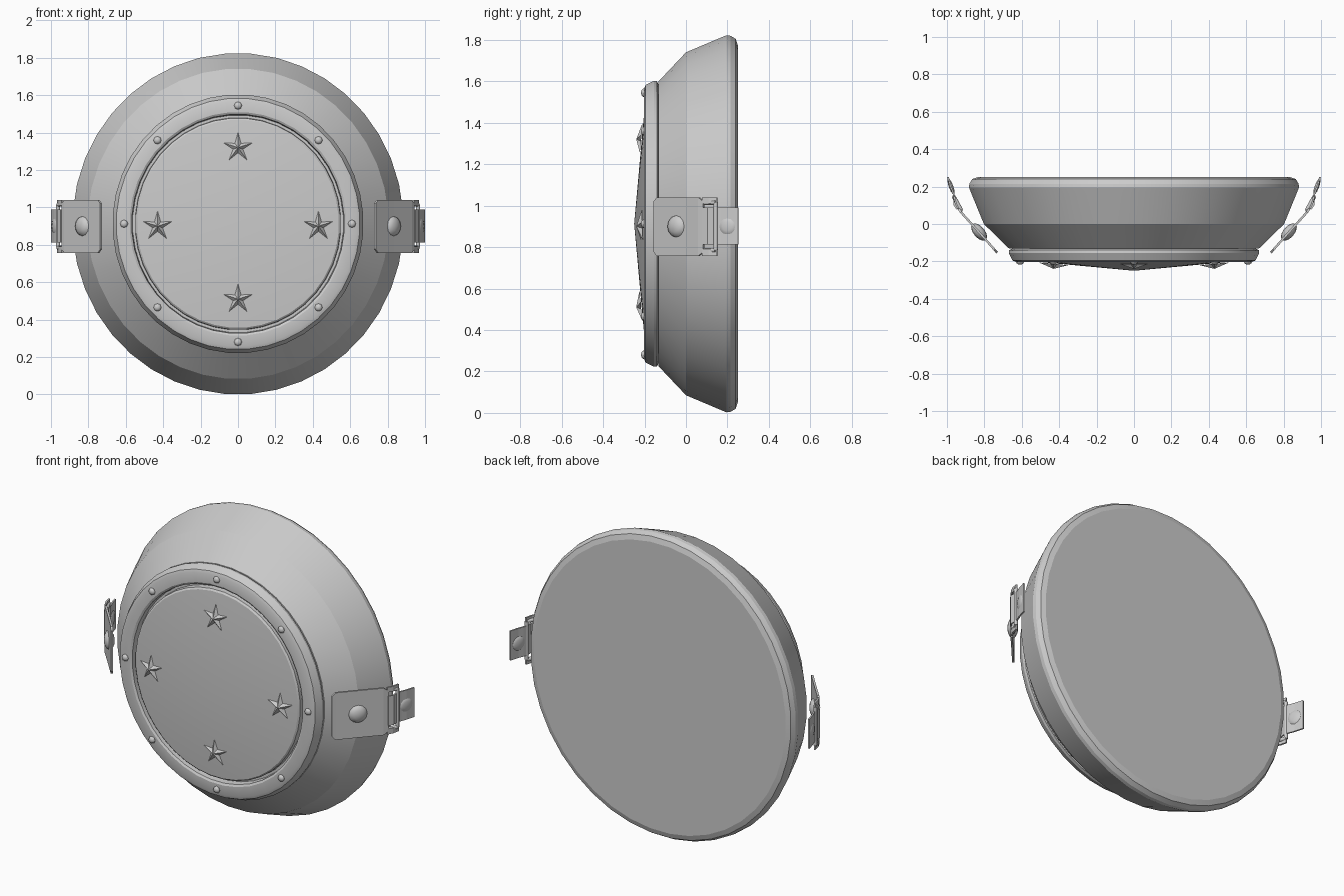
import bpy, bmesh, math
from mathutils import Vector

if "Cube" in bpy.data.objects:
    bpy.data.objects.remove(bpy.data.objects["Cube"])

CZ = 0.9125      # height of the disc axis
SX = 0.97        # the disc is slightly narrower than tall

metal = bpy.data.materials.new("plain grey")
metal.diffuse_color = (0.6, 0.6, 0.6, 1)
metal.use_nodes = True
metal.node_tree.nodes["Principled BSDF"].inputs["Base Color"].default_value = metal.diffuse_color


def finish(name, bm, smooth=None):
    bmesh.ops.recalc_face_normals(bm, faces=bm.faces)
    me = bpy.data.meshes.new(name)
    bm.to_mesh(me)
    bm.free()
    ob = bpy.data.objects.new(name, me)
    bpy.context.collection.objects.link(ob)
    me.materials.append(metal)
    if smooth:
        bpy.ops.object.select_all(action='DESELECT')
        ob.select_set(True)
        bpy.context.view_layer.objects.active = ob
        bpy.ops.object.shade_smooth_by_angle(angle=math.radians(smooth))
    return ob


def lathe(name, profile, n=40, closed=False, smooth=None):
    """Revolve (radius, y) points about the y axis; radius 0 makes a pole."""
    bm = bmesh.new()
    rings = []
    for r, y in profile:
        if r == 0:
            rings.append([bm.verts.new((0, y, CZ))] * n)
        else:
            rings.append([bm.verts.new((SX * r * math.cos(a), y, CZ + r * math.sin(a)))
                          for a in ((i + 0.5) * math.tau / n for i in range(n))])
    pairs = list(zip(rings, rings[1:])) + ([(rings[-1], rings[0])] if closed else [])
    for p, q in pairs:
        for i in range(n):
            j = (i + 1) % n
            bm.faces.new(list(dict.fromkeys((p[i], p[j], q[j], q[i]))))
    return finish(name, bm, smooth)


def dome(name, pos, normal, radius, depth, n=8):
    """Low rivet head, squashed along its normal."""
    bm = bmesh.new()
    bmesh.ops.create_uvsphere(bm, u_segments=n, v_segments=6, radius=1)
    rot = Vector(normal).to_track_quat('Z', 'Y')
    for v in bm.verts:
        v.co = rot @ Vector((v.co.x * radius, v.co.y * radius, v.co.z * depth)) + Vector(pos)
    return finish(name, bm, 40)


# main bowl, flat at the back
lathe("bowl", [(0, 0.25), (0.865, 0.25), (0.895, 0.24), (0.91, 0.215), (0.9125, 0.195),
               (0.9, 0.165), (0.83, 0.0), (0.69, -0.132), (0, -0.132)], smooth=12)
# raised ring with a shallow channel inside it
lathe("front_ring", [(0.665, -0.128), (0.69, -0.14), (0.692, -0.155), (0.672, -0.195),
                     (0.655, -0.202), (0.598, -0.202), (0.586, -0.195), (0.58, -0.128)],
      closed=True, smooth=25)
# shallow cone plate
lathe("cone_plate", [(0.582, -0.16), (0.568, -0.16), (0.566, -0.192), (0.556, -0.2),
                     (0, -0.25)], smooth=20)

# ring rivets
for k in range(8):
    a = k * math.tau / 8
    dome(f"ring_rivet_{k}", (SX * 0.628 * math.cos(a), -0.203, CZ + 0.632 * math.sin(a)),
         (0, -1, 0), 0.021, 0.014)

# four raised stars
for k, (x, z) in enumerate([(0, 1.32), (-0.43, 0.9), (0.43, 0.9), (0, 0.51)]):
    bm = bmesh.new()
    peak = bm.verts.new((x, -0.24, z))
    rim = []
    for i in range(10):
        a = math.pi / 2 + i * math.pi / 5
        r = 0.028 if i % 2 else 0.082
        px, pz = x + r * math.cos(a), z + r * math.sin(a)
        d = math.hypot(px / SX, pz - CZ)
        rim.append(bm.verts.new((px, -0.25 + 0.05 * d / 0.556 - 0.003, pz)))
    for i in range(10):
        bm.faces.new((peak, rim[i], rim[(i + 1) % 10]))
    finish(f"star_{k}", bm)


def strap(name, path, z0, z1, thick, corner=0.0):
    """Thin band along an (x, y) path, with its end corners chamfered."""
    bm = bmesh.new()
    rows = []
    for i, (x, y) in enumerate(path):
        a, b = Vector(path[max(i - 1, 0)]), Vector(path[min(i + 1, len(path) - 1)])
        t = (b - a).normalized()
        nx, ny = t.y * thick / 2, -t.x * thick / 2
        c = corner if i in (0, len(path) - 1) else 0
        rows.append([bm.verts.new(p) for p in (
            (x + nx, y + ny, z0 + c), (x + nx, y + ny, z1 - c),
            (x - nx, y - ny, z1 - c), (x - nx, y - ny, z0 + c))])
    for p, q in zip(rows, rows[1:]):
        for i in range(4):
            j = (i + 1) % 4
            bm.faces.new((p[i], p[j], q[j], q[i]))
    bm.faces.new(rows[0])
    bm.faces.new(rows[-1])
    return finish(name, bm)


def rod(name, a, b, r=0.011):
    a, b = Vector(a), Vector(b)
    bm = bmesh.new()
    bmesh.ops.create_cone(bm, cap_ends=True, segments=8, radius1=r, radius2=r,
                          depth=(b - a).length)
    rot = (b - a).to_track_quat('Z', 'Y')
    for v in bm.verts:
        v.co = rot @ v.co + (a + b) / 2
    return finish(name, bm, 50)


# side straps with buckles, both sides
for s, side in ((1, "right"), (-1, "left")):
    mir = lambda pts: [(s * x, y) for x, y in pts]
    strap(f"{side}_strap", mir([(0.732, -0.153), (0.745, -0.138), (0.83, -0.042), (0.925, 0.063),
                                (0.94, 0.085)]), 0.757, 1.04, 0.012, 0.02)
    strap(f"{side}_strap_end", mir([(0.945, 0.08), (0.962, 0.105), (0.958, 0.14), (0.968, 0.17),
                                    (0.98, 0.2), (0.99, 0.235), (0.995, 0.252)]),
          0.812, 0.99, 0.009)
    dome(f"{side}_strap_rivet", (s * 0.828, -0.043, 0.9), (s * 0.76, -0.65, 0), 0.056, 0.03, 12)
    dome(f"{side}_end_rivet", (s * 0.978, 0.2, 0.9), (s * 0.94, -0.34, 0), 0.045, 0.012, 12)
    # buckle frame with a pin
    p, q = (s * 0.925, 0.075), (s * 0.962, 0.143)
    for x, y in (p, q):
        rod(f"{side}_buckle_bar", (x, y, 0.785), (x, y, 1.015))
    for z in (0.785, 1.015):
        rod(f"{side}_buckle_side", (*p, z), (*q, z))
    # wide tab folded around the buckle
    for z0, z1 in ((0.757, 0.79), (1.01, 1.04)):
        strap(f"{side}_buckle_tab", mir([(0.938, 0.08), (0.953, 0.11), (0.962, 0.15)]),
              z0, z1, 0.01)
